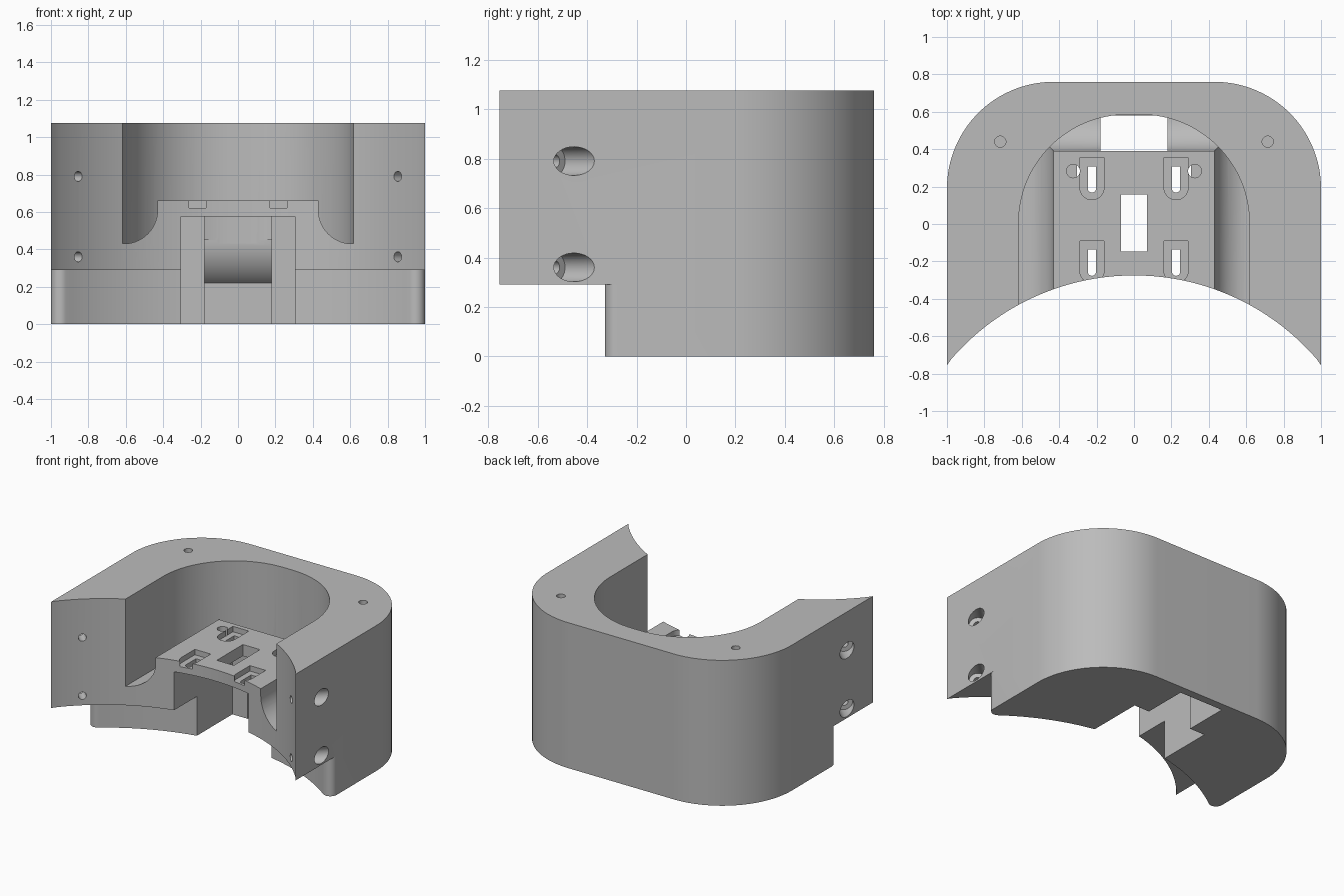
import bpy, bmesh
from math import sin, cos, pi, radians, sqrt, atan2
from mathutils import Vector

cube = bpy.data.objects.get("Cube")
if cube:
    bpy.data.objects.remove(cube, do_unlink=True)

grey = bpy.data.materials.new("plain grey")
grey.use_nodes = True
GREY = (0.5, 0.5, 0.5, 1)
grey.diffuse_color = GREY
grey.node_tree.nodes["Principled BSDF"].inputs["Base Color"].default_value = GREY


def finish(name, bm):
    bmesh.ops.recalc_face_normals(bm, faces=bm.faces)
    mesh = bpy.data.meshes.new(name)
    bm.to_mesh(mesh)
    bm.free()
    mesh.materials.append(grey)
    ob = bpy.data.objects.new(name, mesh)
    bpy.context.collection.objects.link(ob)
    return ob


def loft(name, rings):
    """Closed solid through matching rings of points."""
    bm = bmesh.new()
    rows = [[bm.verts.new(p) for p in ring] for ring in rings]
    n = len(rows[0])
    for a, b in zip(rows, rows[1:]):
        for i in range(n):
            j = (i + 1) % n
            bm.faces.new((a[i], a[j], b[j], b[i]))
    bm.faces.new(rows[0])
    bm.faces.new(rows[-1])
    return finish(name, bm)


def prism(name, pts, lo, hi, axis="z"):
    place = (lambda p, t: (p[0], p[1], t)) if axis == "z" else (lambda p, t: (t, p[0], p[1]))
    return loft(name, [[place(p, t) for p in pts] for t in (lo, hi)])


def box(name, x0, x1, y0, y1, z0, z1):
    return prism(name, [(x0, y0), (x1, y0), (x1, y1), (x0, y1)], z0, z1)


def rod(name, start, end, r, steps=32):
    start, end = Vector(start), Vector(end)
    turn = (end - start).to_track_quat("Z", "Y")
    circle = [turn @ Vector((r * cos(2 * pi * i / steps), r * sin(2 * pi * i / steps), 0))
              for i in range(steps)]
    return loft(name, [[c + p for p in circle] for c in (start, end)])


def arc(cx, cy, r, a0, a1, steps):
    return [(cx + r * cos(radians(a0 + (a1 - a0) * i / steps)),
             cy + r * sin(radians(a0 + (a1 - a0) * i / steps))) for i in range(steps + 1)]


def cut(target, tool):
    mod = target.modifiers.new("cut", "BOOLEAN")
    mod.operation, mod.solver, mod.object = "DIFFERENCE", "EXACT", tool
    result = bpy.data.meshes.new_from_object(
        target.evaluated_get(bpy.context.evaluated_depsgraph_get()))
    target.modifiers.clear()
    target.data = result
    bpy.data.objects.remove(tool, do_unlink=True)


# Outer block: rounded back corners and a concave front
FRONT_Y, FRONT_R = -1.565, 1.29
half = atan2(0.815, 1) * 180 / pi
front = arc(0, FRONT_Y, FRONT_R, 180 - half, half, 64)
front[0], front[-1] = (-1, -0.755), (1, -0.755)
outline = front + arc(0.43, 0.19, 0.57, 0, 90, 32) + arc(-0.43, 0.19, 0.57, 90, 180, 32)
body = prism("mount_body", outline, 0, 1.075)

# Lower front set back, with small rounded ends
LOW_R, END_R = 1.55, 0.05
end_y = FRONT_Y + sqrt((LOW_R + END_R) ** 2 - (1 - END_R) ** 2)
a = atan2(end_y - FRONT_Y, 1 - END_R) * 180 / pi
recess = (arc(0, FRONT_Y, LOW_R, 180 - a, a, 64)
          + arc(1 - END_R, end_y, END_R, 180 + a, 360, 10)[1:]
          + [(1.2, end_y), (1.2, -1), (-1.2, -1), (-1.2, end_y)]
          + arc(END_R - 1, end_y, END_R, 180, 360 - a, 10)[:-1])
cut(body, prism("recess_cutter", recess, -0.1, 0.29))

# Upper cavity, leaving a platform with flared sides
cavity = prism("cavity_cutter",
               [(-0.617, -1.2), (0.617, -1.2)]
               + arc(0.037, 0.005, 0.58, 0, 90, 32)
               + arc(-0.037, 0.005, 0.58, 90, 180, 32), 0.43, 1.3)
FLARE = 0.18
levels = [(FLARE + 0.01, 0.4)] + [
    (FLARE * (1 - cos(t)), 0.43 + FLARE * (1 - sin(t)))
    for t in (pi / 2 * (1 - i / 14) for i in range(15))] + [(0, 0.66)]
platform = loft("platform_tool", [
    [(-0.43 - o, -1.4, z), (0.43 + o, -1.4, z), (0.43 + o, 0.39 + o, z), (-0.43 - o, 0.39 + o, z)]
    for o, z in levels])
cut(cavity, platform)
cut(body, cavity)

# Stepped pocket under the platform and the curved channel behind it
cut(body, box("pocket_cutter", -0.305, 0.305, -1, 0.37, -0.1, 0.575))
channel = ([(0.3, -0.1), (0.7, -0.1)] + arc(0.86, 0.45, 0.28, 235, 180, 16)
           + [(0.565, 0.45), (0.565, 0.7), (0.39, 0.7), (0.39, 0.575), (0.3, 0.575)])
cut(body, prism("channel_cutter", channel, -0.18, 0.18, "x"))

# Platform window
cut(body, box("window_cutter", -0.07, 0.07, -0.148, 0.157, 0.5, 0.8))


def u_slot(x, r, y_round, y_flat, z0):
    pts = arc(x, y_round, r, 180, 360, 16) + [(x + r, y_flat), (x - r, y_flat)]
    cut(body, prism("slot_cutter", pts, z0, 0.75))


for side in (-1, 1):
    # Screw slots with sunken heads
    for y in (0, -0.445):
        u_slot(side * 0.225, 0.065, 0.195 + y, 0.355 + y, 0.62)
        u_slot(side * 0.225, 0.022, 0.19 + y, 0.308 + y, 0.5)
    # Upright pin holes in the platform and the rim
    cut(body, rod("pin_cutter", (side * 0.325, 0.283, 0.3), (side * 0.325, 0.283, 0.8), 0.036))
    cut(body, rod("rim_cutter", (side * 0.715, 0.44, 0.75), (side * 0.715, 0.44, 1.2), 0.03))
    # Slanted side bolts with wide counterbores
    for z in (0.36, 0.79):
        mouth = Vector((side, -0.4525, z))
        way = Vector((side, 1, 0)).normalized()
        cut(body, rod("bore_cutter", mouth - way * 0.11, mouth + way * 0.2, 0.058))
        cut(body, rod("bolt_cutter", mouth - way * 0.4, mouth, 0.027))

bpy.ops.object.select_all(action="DESELECT")
body.select_set(True)
bpy.context.view_layer.objects.active = body
bpy.ops.object.shade_smooth_by_angle(angle=radians(30))
